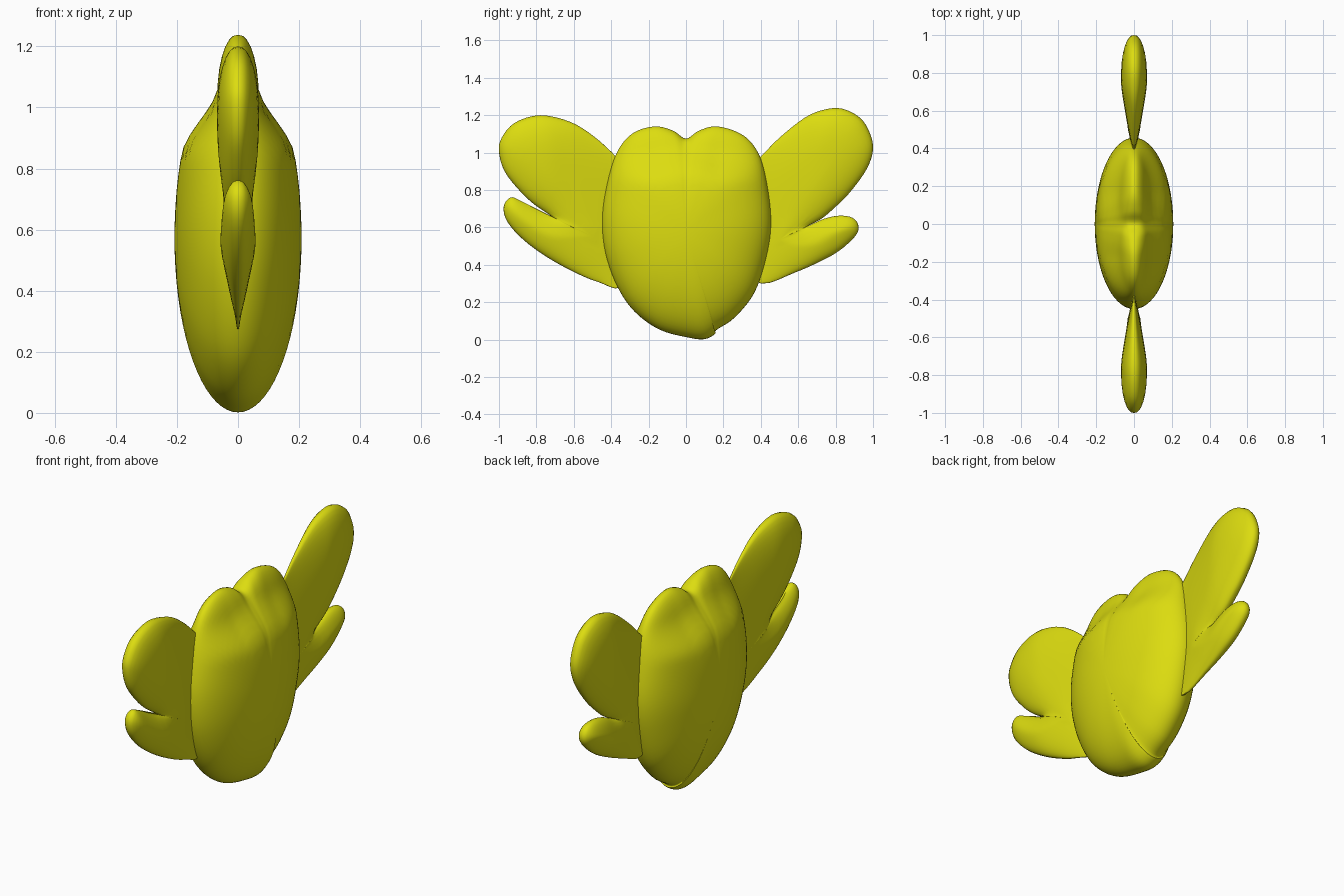
import bpy, bmesh, math
from mathutils import Vector

if "Cube" in bpy.data.objects:
    bpy.data.objects.remove(bpy.data.objects["Cube"])

yellow = bpy.data.materials.new("yellow")
yellow.diffuse_color = (0.72, 0.72, 0.005, 1)
yellow.use_nodes = True
yellow.node_tree.nodes["Principled BSDF"].inputs["Base Color"].default_value = yellow.diffuse_color


def spline(pts, sub):
    """Closed smooth curve through (y, z) points."""
    out, n = [], len(pts)
    p = [Vector(q) for q in pts]
    for i in range(n):
        a, b, c, d = p[i - 1], p[i], p[(i + 1) % n], p[(i + 2) % n]
        for k in range(sub):
            t = k / sub
            out.append(0.5 * (2 * b + (c - a) * t + (2 * a - 5 * b + 4 * c - d) * t * t
                              + (3 * b - a - 3 * c + d) * t ** 3))
    return out


def edge_distance(p, loop):
    best = 9.0
    for i, b in enumerate(loop):
        a = loop[i - 1]
        ab = b - a
        t = max(0, min(1, (p - a).dot(ab) / max(ab.length_squared, 1e-9)))
        best = min(best, (a + ab * t - p).length)
    return best


def puffed(name, pts, centre, place, sub=4, rings=14, smooth=0):
    """Inflate an outline: rings shrink to the centre, place() gives each point and its half thickness."""
    loop, c = spline(pts, sub), Vector(centre)
    n = len(loop)
    bm = bmesh.new()
    rows = []
    for r in range(rings):
        s = math.cos(r / rings * math.pi / 2)
        row = []
        for q in loop:
            p, x = place(c + (q - c) * s, s, loop)
            row.append(bm.verts.new((x if r else 0, p.x, p.y)))
        rows.append(row)
    p, x = place(c, 0, loop)
    tip = bm.verts.new((x, p.x, p.y))
    for a, b in zip(rows, rows[1:]):
        for i in range(n):
            bm.faces.new((a[i - 1], a[i], b[i], b[i - 1]))
    for i in range(n):
        bm.faces.new((rows[-1][i - 1], rows[-1][i], tip))
    for _ in range(smooth):
        bmesh.ops.smooth_vert(bm, verts=[v for row in rows[2:] for v in row] + [tip],
                              factor=0.5, use_axis_x=True)
    bmesh.ops.recalc_face_normals(bm, faces=bm.faces)
    if tip.normal.x < 0 or sum(f.normal.x for f in bm.faces) < 0:
        bmesh.ops.reverse_faces(bm, faces=bm.faces)
    me = bpy.data.meshes.new(name)
    bm.to_mesh(me)
    bm.free()
    me.materials.append(yellow)
    ob = bpy.data.objects.new(name, me)
    bpy.context.collection.objects.link(ob)
    mod = ob.modifiers.new("both_sides", 'MIRROR')
    mod.merge_threshold = 0.0005
    bpy.context.view_layer.objects.active = ob
    ob.select_set(True)
    bpy.ops.object.shade_smooth_by_angle(angle=math.radians(50))
    ob.select_set(False)
    return ob


# Plump heart body: elliptical section, thinner lobes, notch fading inwards
def body_place(p, s, loop):
    x = 0.208 * math.sqrt(max(0, 1 - s * s))
    t = max(0, min(1, (p.y - 0.83) / 0.2))
    x *= 1 - 0.4 * t * t * (3 - 2 * t)
    if p.y > 0.6:
        fill = max(0, 1 - abs(p.x) / 0.17)
        p = p + Vector((0, 0.06 * fill * s * (1 - s ** 6)))
    return p, x


puffed("heart_body", [
    (0, 1.075), (-0.07, 1.118), (-0.17, 1.14), (-0.29, 1.10), (-0.375, 0.99), (-0.43, 0.80),
    (-0.45, 0.63), (-0.43, 0.455), (-0.365, 0.28), (-0.275, 0.15), (-0.14, 0.053),
    (0.02, 0.01), (0.10, 0.003), (0.155, 0.03), (0.163, 0.052), (0.26, 0.118),
    (0.365, 0.25), (0.43, 0.44), (0.457, 0.615), (0.44, 0.80), (0.395, 0.98),
    (0.31, 1.09), (0.17, 1.14), (0.07, 1.118)], (0, 0.57), body_place, sub=5, rings=18)


# Wings: rounded rims, pinched thin where they meet the body
def wing_place(p, s, loop):
    d = min(1, edge_distance(p, loop) / 0.2)
    f = math.sqrt(max(0, 1 - (1 - d) ** 2))
    reach = max(0, min(1, (abs(p.x) - 0.37) / 0.36))
    return p, 0.003 + 0.066 * f * reach ** 0.85


puffed("front_wing", [
    (-0.375, 0.98), (-0.49, 1.085), (-0.62, 1.165), (-0.78, 1.20), (-0.915, 1.16),
    (-0.985, 1.08), (-1.0, 1.005), (-0.97, 0.90), (-0.89, 0.797), (-0.81, 0.722),
    (-0.72, 0.66), (-0.81, 0.70), (-0.89, 0.746), (-0.94, 0.76), (-0.975, 0.71),
    (-0.955, 0.63), (-0.865, 0.53), (-0.73, 0.433), (-0.57, 0.348), (-0.46, 0.305),
    (-0.355, 0.278), (-0.28, 0.40), (-0.27, 0.65), (-0.29, 0.88)],
    (-0.50, 0.55), wing_place, smooth=2)

puffed("back_wing", [
    (0.40, 0.98), (0.50, 1.08), (0.635, 1.187), (0.74, 1.23), (0.835, 1.235),
    (0.93, 1.187), (0.982, 1.107), (1.0, 1.016), (0.965, 0.91), (0.875, 0.786),
    (0.795, 0.706), (0.725, 0.647), (0.655, 0.61), (0.74, 0.647), (0.82, 0.663),
    (0.89, 0.652), (0.922, 0.61), (0.907, 0.556), (0.82, 0.476), (0.715, 0.417),
    (0.58, 0.358), (0.405, 0.30), (0.29, 0.40), (0.27, 0.64), (0.29, 0.88)],
    (0.50, 0.535), wing_place, smooth=2)
